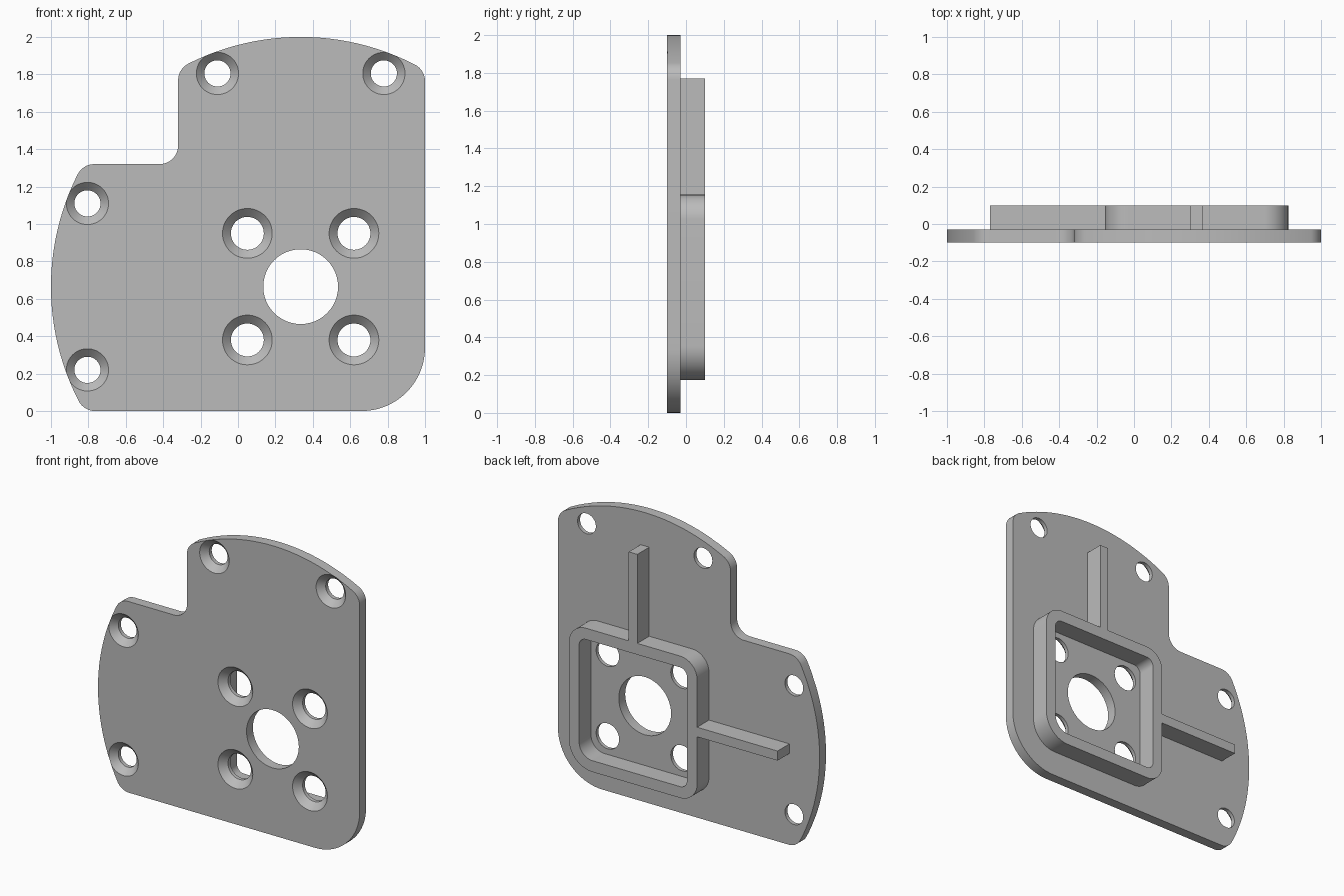
import bpy, bmesh
from math import cos, sin, acos, asin, radians, degrees

if "Cube" in bpy.data.objects:
    bpy.data.objects.remove(bpy.data.objects["Cube"], do_unlink=True)

grey = bpy.data.materials.new("plain grey")
grey.use_nodes = True
grey.diffuse_color = (0.5, 0.5, 0.5, 1)
grey.node_tree.nodes["Principled BSDF"].inputs["Base Color"].default_value = (0.5, 0.5, 0.5, 1)

FRONT, FACE, BACK = -0.1, -0.03, 0.1   # plate front, plate rear, rib rear
CX, CZ = 0.335, 0.665                  # common centre of bore, frame and rim arcs


def arc(x, z, r, a, b, n=16):
    """Points in the x-z plane from angle a to angle b in degrees."""
    angles = [radians(a + (b - a) * i / n) for i in range(n + 1)]
    return [(x + r * cos(t), z + r * sin(t)) for t in angles]


def loft(bm, sections, closed=False):
    """Skin matching (outline, y) sections; cap the ends unless closed."""
    rings = [[bm.verts.new((x, y, z)) for x, z in pts] for pts, y in sections]
    pairs = list(zip(rings, rings[1:]))
    if closed:
        pairs.append((rings[-1], rings[0]))
    else:
        bm.faces.new(rings[0])
        bm.faces.new(rings[-1])
    for a, b in pairs:
        for i in range(len(a)):
            j = (i + 1) % len(a)
            bm.faces.new((a[i], a[j], b[j], b[i]))


def finish(name, bm):
    bmesh.ops.remove_doubles(bm, verts=bm.verts, dist=1e-5)
    bmesh.ops.recalc_face_normals(bm, faces=bm.faces)
    mesh = bpy.data.meshes.new(name)
    bm.to_mesh(mesh)
    bm.free()
    mesh.materials.append(grey)
    obj = bpy.data.objects.new(name, mesh)
    bpy.context.collection.objects.link(obj)
    return obj


def activate(obj):
    bpy.ops.object.select_all(action='DESELECT')
    obj.select_set(True)
    bpy.context.view_layer.objects.active = obj


# Plate outline: two bulged rims about one centre, blended into straight sides
R, r = 1.335, 0.1
s = R - r
top_a = degrees(acos(0.565 / s))
top_b = 180 - degrees(acos(0.555 / s))
side_a = 180 - degrees(asin(0.555 / s))
side_b = 180 + degrees(asin(0.565 / s))


def blend(at, a, b):
    t = radians(at)
    return arc(CX + s * cos(t), CZ + s * sin(t), r, a, b)


outline = arc(0.66, 0.34, 0.34, -90, 0, 24)
outline += blend(top_a, 0, top_a) + arc(CX, CZ, R, top_a, top_b, 40)[1:-1]
outline += blend(top_b, top_b, 180)
outline += arc(-0.42, 1.42, 0.1, 0, -90)
outline += blend(side_a, 90, side_a) + arc(CX, CZ, R, side_a, side_b, 40)[1:-1]
outline += blend(side_b, side_b, 270)
bm = bmesh.new()
loft(bm, [(outline, FRONT), (outline, FACE)])
plate = finish("mounting_plate", bm)

# Hole cutters: plain centre bore and countersunk screw holes
bm = bmesh.new()


def hole(x, z, radius, sink=0.0):
    def ring(q):
        return arc(x, z, q, 0, 360, 48)[:-1]
    sections = [(ring(radius), FACE + 0.05)]
    if sink:
        sections += [(ring(radius), FRONT + sink), (ring(radius + sink + 0.02), FRONT - 0.02)]
    else:
        sections += [(ring(radius), FRONT - 0.05)]
    loft(bm, sections)


hole(CX, CZ, 0.2)
for dx in (-0.285, 0.285):
    for dz in (-0.285, 0.285):
        hole(CX + dx, CZ + dz, 0.088, 0.045)
for x, z in ((-0.11, 1.805), (0.78, 1.805), (-0.805, 1.11), (-0.805, 0.22)):
    hole(x, z, 0.07, 0.043)
cutter = finish("hole_cutter", bm)
cutter.hide_render = True
activate(plate)
cut = plate.modifiers.new("holes", 'BOOLEAN')
cut.operation = 'DIFFERENCE'
cut.solver = 'EXACT'
cut.object = cutter
bpy.ops.object.modifier_apply(modifier=cut.name)
bpy.data.objects.remove(cutter, do_unlink=True)


# Rounded square frame on the rear, with one larger corner
def rounded_square(inset):
    half, pts = 0.49 - inset, []
    for sx, sz, start, rad in ((1, -1, -90, 0.18), (1, 1, 0, 0.13),
                               (-1, 1, 90, 0.13), (-1, -1, 180, 0.13)):
        q = rad - inset
        pts += arc(CX + sx * (half - q), CZ + sz * (half - q), q, start, start + 90)
    return pts


outer, inner = rounded_square(0), rounded_square(0.078)
bm = bmesh.new()
loft(bm, [(outer, FACE), (outer, BACK), (inner, BACK), (inner, FACE)], closed=True)
frame = finish("rear_frame", bm)


# Stiffening ribs running out from the frame
def rib(name, x0, x1, z0, z1):
    bm = bmesh.new()
    box = [(x0, z0), (x1, z0), (x1, z1), (x0, z1)]
    loft(bm, [(box, FACE), (box, BACK)])
    return finish(name, bm)


rib("upright_rib", CX - 0.033, CX + 0.033, CZ + 0.49, 1.77)
rib("side_rib", -0.77, CX - 0.49, CZ - 0.033, CZ + 0.033)

for obj in (plate, frame):
    activate(obj)
    bpy.ops.object.shade_smooth_by_angle(angle=radians(30))
